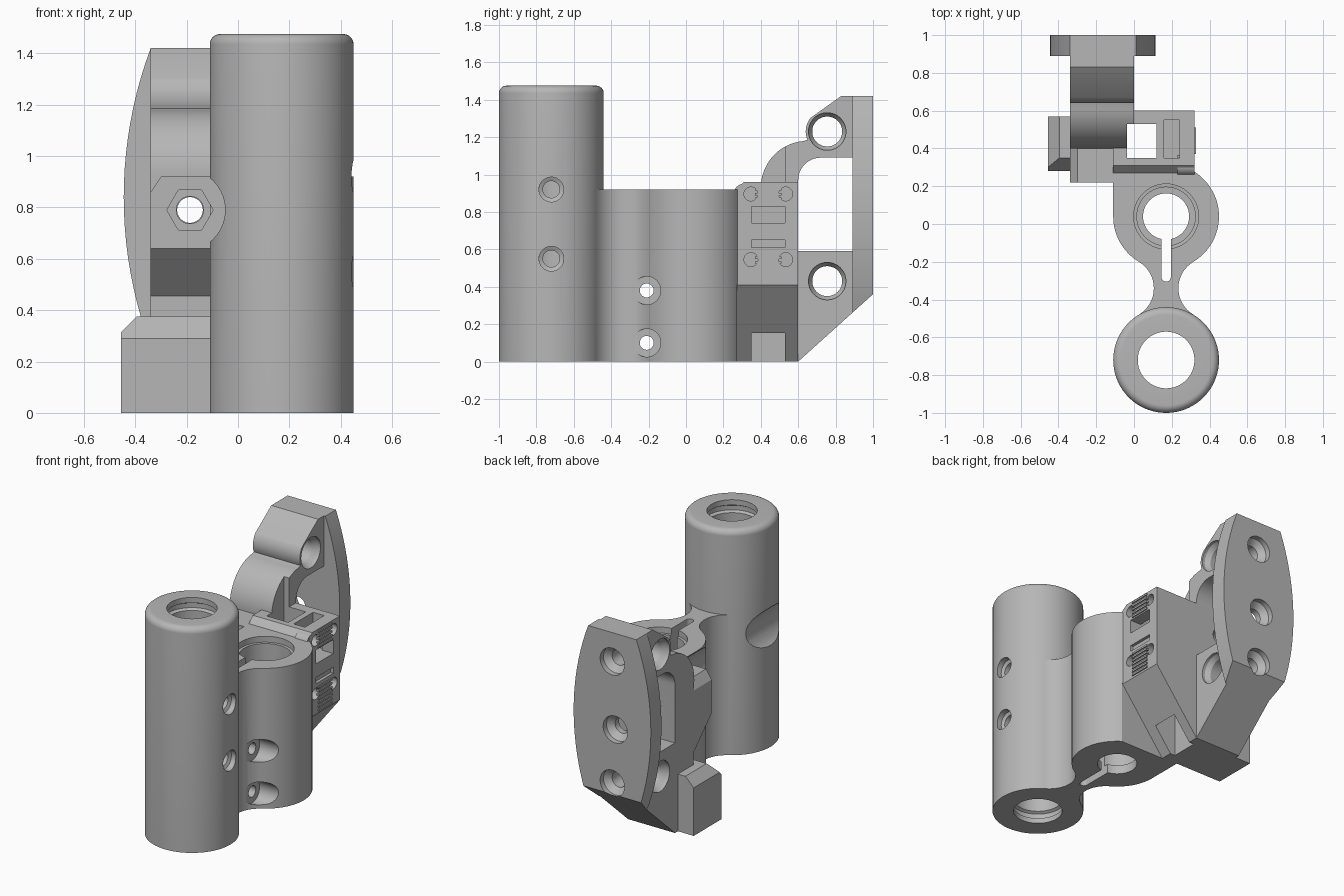
import bpy, bmesh
from math import cos, sin, radians, tau, sqrt

if "Cube" in bpy.data.objects:
    bpy.data.objects.remove(bpy.data.objects["Cube"])

grey = bpy.data.materials.new("plain grey")
grey.use_nodes = True
GREY = (0.47, 0.47, 0.47, 1)
grey.diffuse_color = GREY
grey.node_tree.nodes["Principled BSDF"].inputs["Base Color"].default_value = GREY


def arc(cx, cy, r, start, end, n=16):
    steps = [radians(start + (end - start) * i / n) for i in range(n + 1)]
    return [(cx + r * cos(a), cy + r * sin(a)) for a in steps]


def circle(cx, cy, r, n=56):
    return arc(cx, cy, r, 0, 360 * (n - 1) / n, n - 1)


def rect(u0, v0, u1, v1):
    return [(u0, v0), (u1, v0), (u1, v1), (u0, v1)]


def finish(name, bm):
    bmesh.ops.recalc_face_normals(bm, faces=bm.faces[:])
    mesh = bpy.data.meshes.new(name)
    bm.to_mesh(mesh)
    bm.free()
    mesh.materials.append(grey)
    ob = bpy.data.objects.new(name, mesh)
    bpy.context.scene.collection.objects.link(ob)
    return ob


def loft(name, axis, sections):
    """Join outlines placed along an axis; outlines are (y,z), (x,z) or (x,y)."""
    bm = bmesh.new()
    place = {"x": lambda u, v, w: (w, u, v), "y": lambda u, v, w: (u, w, v),
             "z": lambda u, v, w: (u, v, w)}[axis]
    rings = [[bm.verts.new(place(u, v, w)) for u, v in pts] for pts, w in sections]
    n = len(rings[0])
    for a, b in zip(rings, rings[1:]):
        for i in range(n):
            bm.faces.new((a[i], a[(i + 1) % n], b[(i + 1) % n], b[i]))
    bm.faces.new(rings[0])
    bm.faces.new(rings[-1])
    return finish(name, bm)


def prism(name, axis, pts, w0, w1):
    return loft(name, axis, [(pts, w0), (pts, w1)])


def lathe(name, cx, cy, profile, n=72):
    bm = bmesh.new()
    rings = [[bm.verts.new((cx + r * cos(tau * i / n), cy + r * sin(tau * i / n), z))
              for r, z in profile] for i in range(n)]
    m = len(profile)
    for i in range(n):
        a, b = rings[i], rings[(i + 1) % n]
        for j in range(m):
            bm.faces.new((a[j], a[(j + 1) % m], b[(j + 1) % m], b[j]))
    return finish(name, bm)


def cut(cutter, *targets):
    for ob in targets:
        mod = ob.modifiers.new("cut", "BOOLEAN")
        mod.operation, mod.solver, mod.object = "DIFFERENCE", "EXACT", cutter
        with bpy.context.temp_override(object=ob, active_object=ob):
            bpy.ops.object.modifier_apply(modifier="cut")
    bpy.data.objects.remove(cutter)


def drill(axis, u, v, steps, *targets):
    """Bore a stepped or tapered round hole; steps are (radius, position)."""
    cut(loft("drill", axis, [(circle(u, v, r), w) for r, w in steps]), *targets)


CX, TUBE_Y, CLAMP_Y, R, BODY_Z, TOP = 0.17, -0.72, 0.04, 0.28, 0.92, 1.475

# Tall tube with rounded rim and a groove near each end of the bore
rim = arc(R - 0.04, TOP - 0.04, 0.04, 0, 90, 8)
bore = [(0.15, TOP), (0.15, 1.44), (0.168, 1.43), (0.168, 1.40), (0.15, 1.39),
        (0.15, 0.085), (0.168, 0.075), (0.168, 0.045), (0.15, 0.035), (0.15, 0)]
tube = lathe("tall_tube", CX, TUBE_Y, [(R, 0)] + rim + bore)
for z in (0.92, 0.55):
    drill("x", TUBE_Y, z, [(0.045, 0.2), (0.045, 0.40), (0.066, 0.41), (0.066, 0.6)], tube)

# Clamp body with a waisted neck joining the tube
NECK_Y, FR, FD = -0.34, 0.163, 0.228
outline = (arc(CX + FD, NECK_Y, FR, 239, 121) + arc(CX, CLAMP_Y, R, -59, 58, 36)[1:]
           + [(-0.11, 0.277)] + arc(CX, CLAMP_Y, R, 180, 239)[:-1]
           + arc(CX - FD, NECK_Y, FR, 59, -59))
clamp = prism("clamp_body", "z", outline, 0, BODY_Z)
drill("z", CX, CLAMP_Y, [(0.122, -0.1), (0.122, 0.06), (0.155, 0.061), (0.155, 0.88),
                         (0.172, 0.881), (0.172, 1)], clamp)
slot = arc(CX, -0.28, 0.025, 180, 360, 10) + [(CX + 0.025, 0), (CX - 0.025, 0)]
cut(prism("slot", "z", slot, -0.1, 1), clamp)
for z in (0.38, 0.10):
    drill("x", -0.21, z, [(0.075, -0.3), (0.075, 0.08), (0.037, 0.081), (0.037, 0.25),
                          (0.075, 0.251), (0.075, 0.6)], clamp)

# Side box with a sloped underside
box = prism("side_box", "x", [(0.27, 0), (0.6, 0), (0.6, 0.96), (0.31, 0.96), (0.27, 0.92)],
            -0.11, 0.32)
wedge = [(-0.078, -0.1), (0.6, -0.1), (0.6, 0.769)]
cut(prism("wedge", "y", wedge, 0.272, 0.8), box, clamp)

# Front left shoulder, chamfered on its outer top edge
shoulder = prism("nut_shoulder", "x", [(0.22, 0.64), (0.41, 0.45), (0.45, 0.45),
                                       (0.45, 0.92), (0.22, 0.92)], -0.34, -0.1)
cut(prism("chamfer", "y", [(-0.34, 0.86), (-0.30, 0.92), (-0.30, 1), (-0.4, 1), (-0.4, 0.86)],
          0.1, 0.41), shoulder)

# Arm with a window and two cross holes
arm_side = ([(0.41, 0), (0.6, 0), (0.95, 0.315), (0.95, 1.42), (0.83, 1.42)]
            + arc(0.755, 1.23, 0.115, 140, 203, 10)
            + arc(0.65, 0.93, 0.25, 95, 180, 20))
arm = prism("mounting_arm", "x", arm_side, -0.34, 0)
window = [(0.6, 0.59), (0.89, 0.59), (0.89, 1.09)] + arc(0.72, 0.97, 0.12, 90, 180)
cut(prism("window", "x", window, -0.6, 0.4), arm)
for z in (1.23, 0.43):
    drill("x", 0.755, z, [(0.1, -0.5), (0.1, -0.32), (0.08, -0.29), (0.08, -0.05),
                          (0.1, -0.02), (0.1, 0.2)], arm)

# Bowed back plate
PX, PZ, HALF, BOW = -0.165, 0.84, 0.58, 1.655
def half_width(z):
    return 0.28 - BOW + sqrt(BOW ** 2 - (z - PZ) ** 2)
levels = [PZ - HALF + HALF * i / 10 for i in range(21)]
lens = ([(PX + half_width(z), z) for z in levels]
        + [(PX - half_width(z), z) for z in reversed(levels)])
plate = prism("back_plate", "y", lens, 0.89, 1)
cut(prism("slope", "x", [(0.5, -0.09), (1.1, 0.45), (1.1, -0.09)], -1, 1), plate)
for x, z in ((PX, 1.23), (-0.187, 0.79), (PX, 0.43)):
    drill("y", x, z, [(0.05, 0.72), (0.05, 0.93), (0.088, 0.965), (0.088, 1.1)], plate, arm)

# Screw passage, hex nut pocket and tool clearance
drill("y", -0.187, 0.79, [(0.053, 0.1), (0.053, 0.8)], shoulder, arm, box)
cut(prism("nut_pocket", "y", arc(-0.187, 0.79, 0.09, 0, 300, 5), 0.1, 0.30), shoulder, clamp)
drill("y", -0.21, 0.79, [(0.16, -1.2), (0.16, 0.22)], tube, clamp)

# Square shaft and narrow top pocket
cut(prism("shaft", "z", rect(-0.036, 0.35, 0.12, 0.53), -0.1, 1.3), box, arm)
cut(prism("top_pocket", "z", rect(0.16, 0.35, 0.24, 0.55), 0.74, 1.2), box)

# Low side foot with chamfered top
foot = prism("side_foot", "x", [(0.28, 0), (0.57, 0), (0.57, 0.375), (0.35, 0.375),
                                (0.28, 0.29)], -0.455, -0.1)
cut(prism("chamfer", "y", [(-0.455, 0.315), (-0.395, 0.375), (-0.395, 0.5), (-0.6, 0.5),
                           (-0.6, 0.315)], 0, 1), foot)

# Side panel: lugs, screw recesses, pockets and ribs
parts = [tube, clamp, box, shoulder, arm, plate, foot]
for z in (0.545, 0.896):
    lug = prism("side_lug", "x", circle(0.31, z, 0.055, 32), 0.23, 0.319)
    parts.append(lug)
    for y in (0.347, 0.533):
        drill("x", y, z, [(0.037, 0.26), (0.037, 0.5)], box, lug)
cut(prism("pocket", "x", rect(0.35, 0.74, 0.53, 0.83), 0.2, 0.5), box)
cut(prism("pocket", "x", rect(0.35, 0.61, 0.53, 0.65), 0.30, 0.5), box)
for start, count in ((0.845, 5), (0.43, 7)):
    for i in range(count):
        z = start + 0.025 * i
        parts.append(prism("side_rib", "x", rect(0.37, z - 0.006, 0.51, z + 0.006), 0.31, 0.328))

# Smooth the round surfaces and keep the edges sharp
bpy.ops.object.select_all(action="DESELECT")
for ob in parts:
    ob.select_set(True)
bpy.context.view_layer.objects.active = tube
bpy.ops.object.shade_smooth_by_angle(angle=radians(30))
